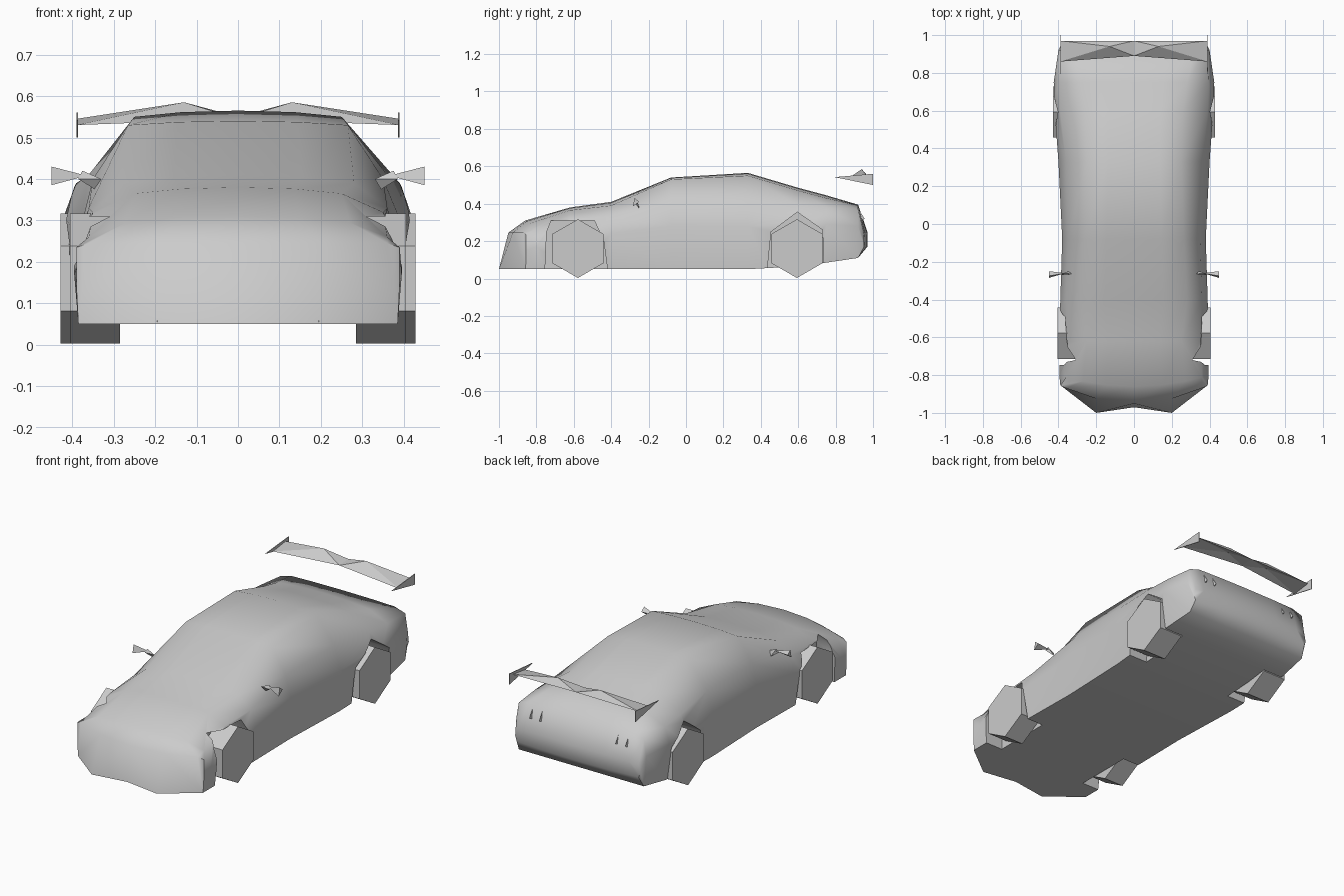
import bpy, bmesh, math
from mathutils import Vector, Matrix

if "Cube" in bpy.data.objects:
    bpy.data.objects.remove(bpy.data.objects["Cube"])

paint = bpy.data.materials.new("plain_grey")
paint.use_nodes = True
GREY = (0.6, 0.6, 0.6, 1)
paint.diffuse_color = GREY
paint.node_tree.nodes["Principled BSDF"].inputs["Base Color"].default_value = GREY


def make_object(name, verts, faces):
    """Mesh object with outward normals and the grey paint."""
    bm = bmesh.new()
    points = [bm.verts.new(v) for v in verts]
    for face in faces:
        bm.faces.new([points[i] for i in face])
    bmesh.ops.recalc_face_normals(bm, faces=bm.faces)
    mesh = bpy.data.meshes.new(name)
    bm.to_mesh(mesh)
    bm.free()
    mesh.materials.append(paint)
    obj = bpy.data.objects.new(name, mesh)
    bpy.context.collection.objects.link(obj)
    return obj


def prism(name, profile, x_in, x_out):
    """Extrude a (y, z) profile along x."""
    n = len(profile)
    verts = [(x, y, z) for x in (x_in, x_out) for y, z in profile]
    faces = [range(n), range(n, 2 * n)]
    faces += [(i, (i + 1) % n, (i + 1) % n + n, i + n) for i in range(n)]
    return make_object(name, verts, faces)


def select_only(obj):
    bpy.ops.object.select_all(action="DESELECT")
    obj.select_set(True)
    bpy.context.view_layer.objects.active = obj


def smooth(obj, degrees):
    select_only(obj)
    bpy.ops.object.shade_smooth_by_angle(angle=math.radians(degrees))


# Body stations: y, bow, top z, then (x, z) of roof edge, belt, side and sill
STATIONS = [
    (-.95, .10, .245, (.36, .245), (.39, .235), (.39, .15), (.385, .05)),
    (-.86, .06, .31, (.27, .295), (.36, .26), (.395, .17), (.385, .05)),
    (-.62, 0, .38, (.25, .365), (.35, .32), (.395, .24), (.385, .05)),
    (-.40, 0, .41, (.28, .39), (.36, .33), (.39, .24), (.38, .05)),
    (-.08, 0, .54, (.265, .53), (.35, .40), (.38, .28), (.375, .05)),
    (.33, 0, .565, (.25, .55), (.36, .41), (.40, .28), (.39, .05)),
    (.60, 0, .485, (.26, .47), (.39, .39), (.42, .31), (.40, .065)),
    (.75, 0, .445, (.28, .43), (.395, .38), (.425, .29), (.40, .085)),
    (.92, 0, .395, (.32, .39), (.385, .37), (.40, .28), (.385, .11)),
    (.97, -.02, .25, (.32, .245), (.375, .24), (.385, .2), (.375, .17)),
]


def body_ring(y, bow, top, edge, belt, side, sill):
    """Closed loop round the body, from the top centre down one side and back."""
    inner = (edge[0] * .55, top - (top - edge[1]) * .25)
    half = [(0, top), inner, edge, belt, side, sill, (sill[0] * .52, sill[1]), (0, sill[1])]
    half = [Vector((x, y + bow * (x / .4) ** 2, z)) for x, z in half]
    if y < -.9:  # pointed front lip
        half[6].y, half[7].y = -1, -.97
    return half + [Vector((-p.x, p.y, p.z)) for p in half[6:0:-1]]


rings = [body_ring(*s) for s in STATIONS]
n = len(rings[0])
faces = [(r * n + i, r * n + (i + 1) % n, (r + 1) * n + (i + 1) % n, (r + 1) * n + i)
         for r in range(len(rings) - 1) for i in range(n)]
for start in (0, (len(rings) - 1) * n):
    for k in range(3):
        quad = (k, k + 1, 6 - k, 7 - k)
        faces.append([start + i for i in quad])
        faces.append([start + (n - i) % n for i in quad])
body = make_object("body", [p for ring in rings for p in ring], faces)

# Wheel arches cut into the body sides
ARCHES = [
    [(-.76, -.1), (-.745, .25), (-.72, .31), (-.49, .31), (-.44, .2), (-.40, -.1)],
    [(.42, -.1), (.455, .25), (.595, .355), (.73, .26), (.74, -.1)],
]
for profile in ARCHES:
    for s in (1, -1):
        cutter = prism("arch_cutter", profile, s * .28, s * .6)
        cutter.hide_render = True
        cut = body.modifiers.new("arch", "BOOLEAN")
        cut.operation, cut.solver, cut.object = "DIFFERENCE", "EXACT", cutter
        select_only(body)
        bpy.ops.object.modifier_apply(modifier=cut.name)
        bpy.data.objects.remove(cutter)
smooth(body, 62)

for s, label in ((1, "left"), (-1, "right")):
    # Six-sided wheels
    for place, y, x_out in (("front", -.578, .405), ("rear", .593, .428)):
        hexagon = [(y + .157 * math.sin(a * math.pi / 3), .16 + .157 * math.cos(a * math.pi / 3))
                   for a in range(6)]
        prism(f"{place}_{label}_wheel", hexagon, s * .285, s * x_out)

    # Wing mirror: wedge blade and thin stalk
    make_object(f"{label}_mirror",
                [(s * x, y, z) for x, y, z in (
                    (.365, -.26, .408), (.45, -.285, .385), (.45, -.275, .43), (.45, -.25, .41))],
                [(0, 1, 2), (0, 2, 3), (0, 3, 1), (1, 2, 3)])
    make_object(f"{label}_mirror_stalk",
                [(s * x, y, z) for x, y, z in (
                    (.385, -.27, .40), (.375, -.26, .42), (.33, -.265, .40), (.345, -.25, .375))],
                [(0, 1, 2), (0, 2, 3), (0, 3, 1), (1, 2, 3)])

    # Bumper fin, leaning along the front face
    make_object(f"{label}_bumper_fin",
                [(s * x, y, z) for x, y, z in (
                    (.172, -.985, .055), (.195, -.999, .055), (.218, -.98, .055), (.195, -.965, .14))],
                [(0, 1, 2), (0, 1, 3), (1, 2, 3), (2, 0, 3)])

    # Small rear slivers
    for i, x in enumerate((.235, .295)):
        make_object(f"{label}_rear_sliver_{i + 1}",
                    [(s * (x - .006), .935, .31), (s * (x + .006), .935, .31),
                     (s * x, .955, .32), (s * x, .927, .365)],
                    [(0, 1, 2), (0, 2, 3), (1, 2, 3), (0, 1, 3)])

    # Rear wing half: faceted blade with a raised peak
    make_object(f"{label}_wing_blade",
                [(s * x, y, z) for x, y, z in (
                    (.39, .86, .53), (0, .89, .545), (0, .97, .55), (.39, .97, .545),
                    (.13, .94, .585), (.13, .93, .56))],
                [(i, (i + 1) % 4, p) for p in (4, 5) for i in range(4)])
    # Triangular end plate
    prism(f"{label}_wing_end_plate", [(.795, .542), (1, .56), (1, .50)], s * .386, s * .39)
